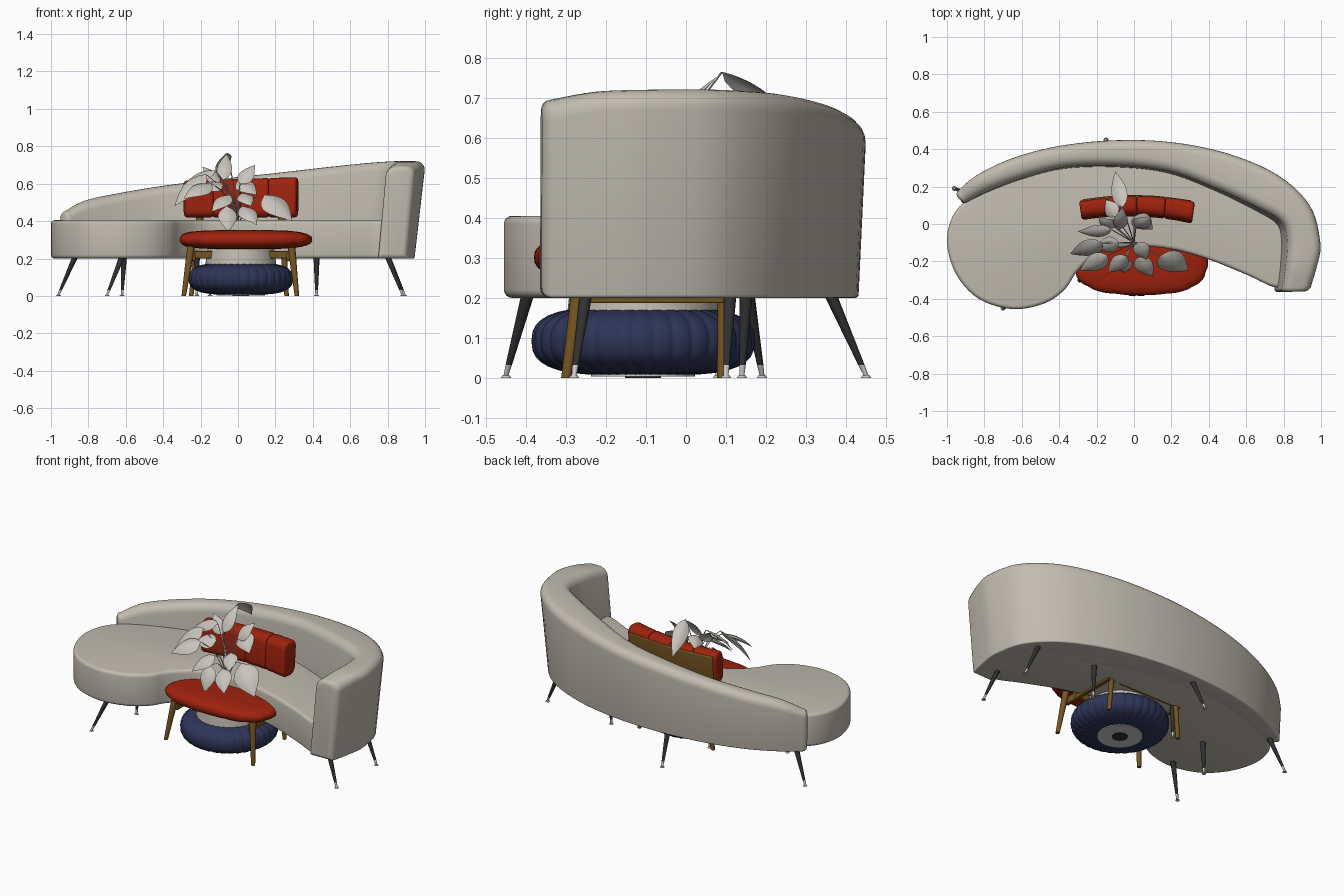
import bpy, bmesh, math
from mathutils import Vector

if "Cube" in bpy.data.objects:
    bpy.data.objects.remove(bpy.data.objects["Cube"], do_unlink=True)


def material(name, red, green, blue):
    mat = bpy.data.materials.new(name)
    mat.use_nodes = True
    mat.diffuse_color = (red, green, blue, 1)
    shader = next(n for n in mat.node_tree.nodes if n.type == 'BSDF_PRINCIPLED')
    shader.inputs["Base Color"].default_value = (red, green, blue, 1)
    shader.inputs["Roughness"].default_value = 0.7
    return mat


FABRIC = material("warm grey fabric", .54, .50, .43)
RED = material("red upholstery", .35, .016, .004)
BLUE = material("navy fabric", .026, .035, .095)
WOOD = material("brown wood", .18, .09, .015)
BLACK = material("black metal", .03, .03, .032)
PALE = material("pale metal", .6, .6, .58)
LEAF = material("pale leaf", .58, .55, .5)


def finish(bm, name, mat, angle=40):
    bmesh.ops.recalc_face_normals(bm, faces=bm.faces)
    mesh = bpy.data.meshes.new(name)
    bm.to_mesh(mesh)
    bm.free()
    mesh.materials.append(mat)
    mesh.shade_smooth()
    mesh.set_sharp_from_angle(angle=math.radians(angle))
    obj = bpy.data.objects.new(name, mesh)
    bpy.context.collection.objects.link(obj)


def spline(points, steps, closed=False):
    """Catmull-Rom curve through tuples of any length."""
    count, out = len(points), []
    pick = lambda k: points[k % count] if closed else points[max(0, min(count - 1, k))]
    for k in range(count if closed else count - 1):
        for s in range(steps):
            t = s / steps
            out.append([.5 * (2 * b + (c - a) * t + (2 * a - 5 * b + 4 * c - d) * t * t
                              + (3 * b - a - 3 * c + d) * t ** 3)
                        for a, b, c, d in zip(pick(k - 1), pick(k), pick(k + 1), pick(k + 2))])
    return out if closed else out + [list(points[-1])]


def skin(rings, name, mat, angle=40):
    """Joins closed rings of points and caps both ends."""
    bm = bmesh.new()
    loops = [[bm.verts.new(p) for p in ring] for ring in rings]
    for low, high in zip(loops, loops[1:]):
        for k in range(len(low)):
            j = (k + 1) % len(low)
            bm.faces.new((low[k], low[j], high[j], high[k]))
    bm.faces.new(loops[0])
    bm.faces.new(loops[-1])
    finish(bm, name, mat, angle)


def loft(name, mat, stations, z_low, r_top, r_low, soft):
    """Wall along stations of (outer x, outer y, inner x, inner y, top z, lean)."""
    rows = spline(stations, 5)

    def section(row, inset, shift):
        outer, inner = Vector((row[0], row[1], 0)), Vector((row[2], row[3], 0))
        top, lean = row[4:]
        across = inner - outer
        width = across.length
        across.normalize()
        low, high = z_low + inset, top - inset
        limit = width / 2 - inset - .002
        ring = []
        for corner, (right, up) in enumerate(((1, 1), (0, 1), (0, 0), (1, 0))):
            r = min(r_top if up else r_low, limit)
            ca = width - inset - r if right else inset + r
            cz = high - r if up else low + r
            for k in range(6):
                turn = (corner + k / 5) * math.pi / 2
                a, z = ca + r * math.cos(turn), cz + r * math.sin(turn)
                a += lean * (top - z) / (top - z_low)
                ring.append(outer + across * a + shift + Vector((0, 0, z)))
        return ring

    def cap(row, neighbour):
        mid = lambda q: Vector((q[0] + q[2], q[1] + q[3], 0)) / 2
        way = (mid(row) - mid(neighbour)).normalized()
        return [section(row, soft * (1 - math.cos(t)), way * soft * math.sin(t))
                for t in (.4, .8, 1.2, 1.5)]

    rings = cap(rows[0], rows[1])[::-1]
    rings += [section(row, 0, Vector()) for row in rows]
    rings += cap(rows[-1], rows[-2])
    skin(rings, name, mat)


def puff(name, mat, centre, rx, ry, half, pleats, depth, square):
    """Rounded cushion with radial pleats."""
    count, rings = pleats * 8, []
    power = lambda v, e: math.copysign(abs(v) ** e, v)
    for k in range(17):
        phi = math.radians(-88 + k * 11)
        rad, z = math.cos(phi) ** .5, power(math.sin(phi), .8)
        ring = []
        for s in range(count):
            t = math.tau * (s + .5) / count
            fold = 1 - depth * (1 - abs(math.cos(pleats * t / 2))) ** 2
            ring.append((centre[0] + rx * rad * fold * power(math.cos(t), square),
                         centre[1] + ry * rad * fold * power(math.sin(t), square),
                         centre[2] + half * z * (fold if rad > .3 else 1)))
        rings.append(ring)
    skin(rings, name, mat, 60)


def rod(name, mat, start, end, r_start, r_end, sides=16):
    start, end = Vector(start), Vector(end)
    rings = [[(p.x + r * math.cos(math.tau * k / sides), p.y + r * math.sin(math.tau * k / sides), p.z)
              for k in range(sides)] for p, r in ((start, r_start), (end, r_end))]
    skin(rings, name, mat)


# Sofa seat: one curved outline, extruded and softened
outline = spline([(-1, -.1), (-.965, .05), (-.86, .15), (-.65, .25), (-.4, .32), (-.1, .35),
                  (.2, .33), (.5, .25), (.75, .11), (.83, -.05), (.83, -.25), (.77, -.34),
                  (.6, -.27), (.4, -.19), (.2, -.135), (0, -.12), (-.18, -.15), (-.3, -.25),
                  (-.37, -.35), (-.48, -.425), (-.65, -.455), (-.83, -.4), (-.95, -.27)], 5, True)
bm = bmesh.new()
base = bm.faces.new([bm.verts.new((x, y, .2)) for x, y in outline])
grown = bmesh.ops.extrude_face_region(bm, geom=[base], use_keep_orig=True)["geom"]
bmesh.ops.translate(bm, vec=(0, 0, .205), verts=[g for g in grown if isinstance(g, bmesh.types.BMVert)])
rim = [e for e in bm.edges if abs(e.verts[0].co.z - e.verts[1].co.z) < .01]
bmesh.ops.bevel(bm, geom=rim, offset=.02, segments=4, profile=.5, affect='EDGES')
finish(bm, "sofa_seat", FABRIC)

# Sofa backrest sweeping up into the tall arm
loft("sofa_backrest", FABRIC,
     [(-.94, .18, -.89, .12, .455, .01), (-.84, .265, -.79, .175, .51, .02),
      (-.65, .355, -.61, .245, .55, .02), (-.4, .42, -.38, .305, .59, .02),
      (-.1, .45, -.1, .315, .625, .02), (.2, .44, .18, .285, .655, .022),
      (.5, .38, .43, .195, .685, .025), (.77, .265, .66, .09, .71, .035),
      (.945, .1, .79, .015, .72, .05), (1.002, -.1, .825, -.09, .72, .06),
      (.985, -.22, .815, -.23, .715, .055), (.95, -.335, .795, -.34, .695, .045)],
     .2, .05, .008, .025)

# Sofa legs: foot position, then the top position
for foot, top in (((-.96, .19), (-.87, .155)), ((-.7, -.45), (-.62, -.395)), ((-.15, .45), (-.13, .36)),
                  ((.88, -.28), (.8, -.25)), ((.89, .1), (.8, .11)), ((.42, .14), (.42, .15)),
                  ((-.62, -.12), (-.61, -.12)), ((-.22, .08), (-.22, .08))):
    low, high = Vector((*foot, .006)), Vector((*top, .21))
    ankle = low.lerp(high, .13)
    rod("sofa_leg", BLACK, ankle, high, .008, .0165)
    rod("sofa_leg_tip", PALE, low, ankle, .006, .008)
    rod("sofa_leg_foot", PALE, (*foot, 0), low, .013, .009)

# Pleated ottoman with a pale top and base
hub = (.015, -.107)
puff("ottoman", BLUE, (*hub, .092), .28, .28, .086, 34, .025, 1)
rod("ottoman_top", FABRIC, (*hub, .16), (*hub, .25), .19, .18, 40)
rod("ottoman_base", PALE, (*hub, .003), (*hub, .03), .13, .13, 40)
rod("ottoman_hole", BLACK, (*hub, 0), (*hub, .01), .045, .045, 24)

# Chair seat
puff("chair_seat", RED, (.035, -.185, .301), .362, .195, .051, 12, .02, .72)


# Chair backrest: four padded channels on a curved wooden panel
def back_arc(x):
    return .153 - .3 * x * x


for k in range(4):
    start = -.295 + k * .155
    loft("chair_back_cushion", RED,
         [(x, back_arc(x), x * .95, back_arc(x) - .1 - .02 * x, .625 + .03 * x, .015)
          for x in (start + .015, start + .078, start + .142)], .42, .04, .04, .015)
loft("chair_back_panel", WOOD,
     [(x, back_arc(x) + .002, x * .99, back_arc(x) - .02, .6, .013) for x in (-.27, -.1, .1, .3)],
     .425, .006, .006, .006)

# Chair frame
for foot, top in (((-.29, -.3, 0), (-.25, -.26, .27)), ((.315, -.3, 0), (.285, -.26, .27)),
                  ((-.25, .09, 0), (-.2, .1, .46)), ((.26, .09, 0), (.23, .1, .46))):
    rod("chair_leg", WOOD, foot, top, .012, .021)
for x in (-.24, .27):
    loft("chair_side_rail", WOOD, [(x - .012, y, x + .012, y, .23, 0) for y in (-.27, .1)],
         .187, .004, .004, .004)
for y in (-.19, .09):
    loft("chair_cross_rail", WOOD, [(x, y + .012, x, y - .012, .24, 0) for x in (-.25, .28)],
         .2, .004, .004, .004)


# Plant: a stem and a folded, arching blade for each leaf
def leaf(start, tip, width):
    start, tip = Vector(start), Vector(tip)
    along = tip - start
    side = along.cross(Vector((0, -.55, .8))).normalized()
    face = side.cross(along).normalized()
    if face.z < 0:
        face.negate()
    bm, rows = bmesh.new(), []
    for k in range(11):
        s = k / 10
        wide = width * max(.01, math.sin(math.pi * s ** .7))
        spine = start + along * s + face * along.length * .1 * math.sin(math.pi * s)
        rows.append([bm.verts.new(spine + side * wide * u - face * wide * .35 * u * u)
                     for u in (-1, -.5, 0, .5, 1)])
    for low, high in zip(rows, rows[1:]):
        for k in range(4):
            bm.faces.new((low[k], low[k + 1], high[k + 1], high[k]))
    finish(bm, "plant_leaf", LEAF, 80)
    root = Vector((0, -.1, .38))
    bend = root.lerp(start, .5) + Vector((0, 0, .05))
    path = spline([tuple(root), tuple(bend), tuple(start)], 5)
    skin([[Vector(p) + Vector((.003 * math.cos(t), .003 * math.sin(t), 0)) for t in (0, 1.6, 3.1, 4.7)]
          for p in path], "plant_stem", LEAF, 80)


for start, tip, width in (
        ((-.06, .09, .765), (-.1, .28, .61), .045), ((-.17, -.1, .65), (-.34, -.16, .48), .055),
        ((.14, -.17, .54), (.29, -.25, .4), .075), ((-.06, -.19, .48), (-.05, -.26, .34), .05),
        ((-.1, -.02, .6), (-.19, .03, .69), .04), ((.01, -.02, .6), (.09, .04, .7), .045),
        ((-.08, -.03, .62), (-.06, .09, .76), .04), ((-.14, -.17, .6), (-.29, -.25, .52), .055),
        ((.02, -.18, .48), (.1, -.28, .38), .05), ((.0, .04, .62), (.1, -.03, .54), .055),
        ((-.12, -.03, .67), (-.3, -.04, .58), .04), ((-.04, -.17, .54), (-.14, -.26, .45), .045),
        ((-.1, .04, .66), (-.15, .13, .62), .045), ((-.08, -.1, .6), (-.21, -.13, .57), .05),
        ((.02, -.1, .55), (.07, -.19, .48), .045)):
    leaf(start, tip, width)
